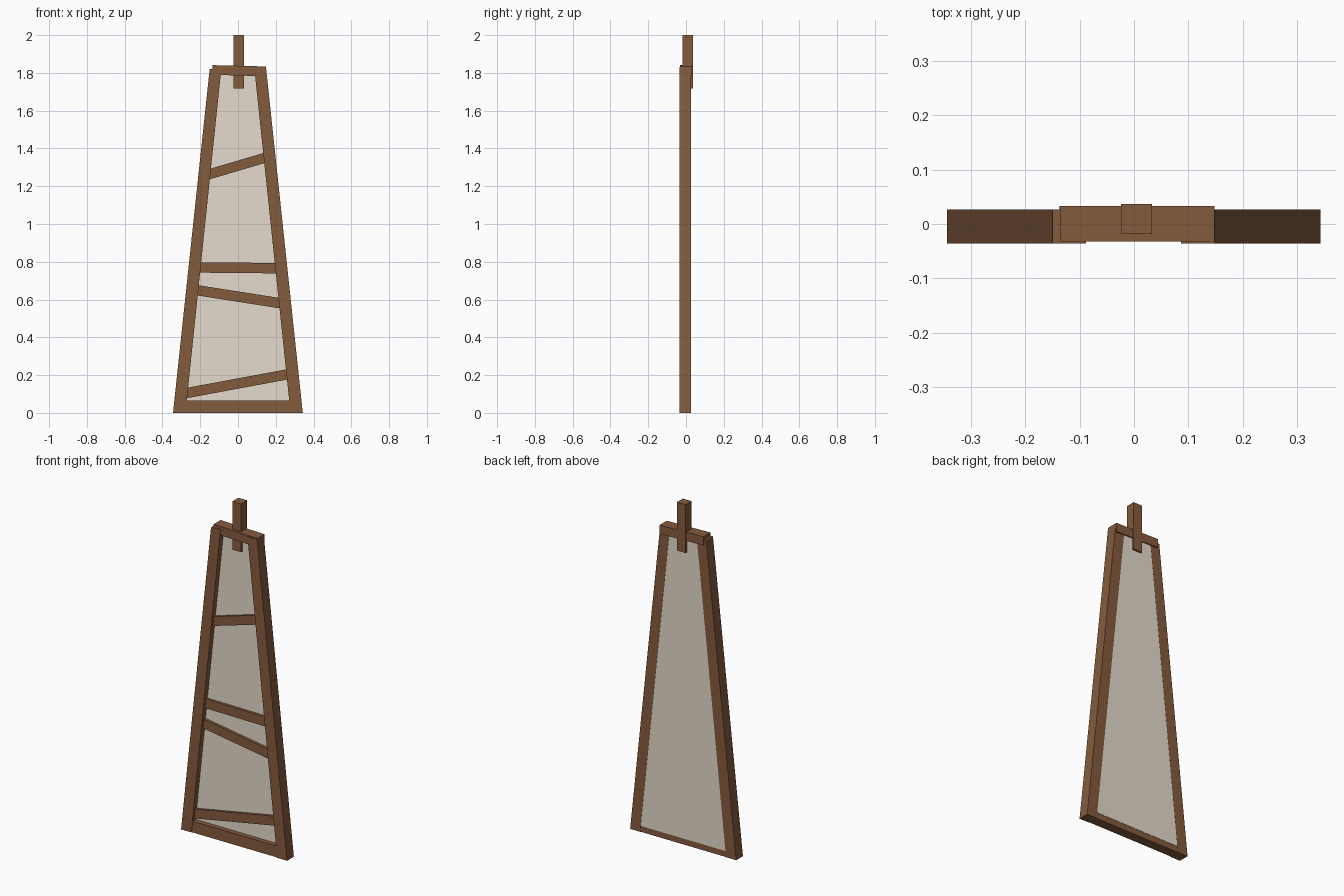
import bpy
import bmesh

if "Cube" in bpy.data.objects:
    bpy.data.objects.remove(bpy.data.objects["Cube"])


def flat_material(name, color):
    mat = bpy.data.materials.new(name)
    mat.diffuse_color = (*color, 1.0)
    mat.use_nodes = True
    mat.node_tree.nodes["Principled BSDF"].inputs["Base Color"].default_value = mat.diffuse_color
    return mat


wood = flat_material("brown wood", (0.23, 0.104, 0.047))
cloth = flat_material("pale canvas", (0.78, 0.71, 0.61))


def slab(name, outline, y0, y1, mat):
    """Extrude an (x, z) outline from y0 to y1."""
    bm = bmesh.new()
    face = bm.faces.new([bm.verts.new((x, y0, z)) for x, z in outline])
    ext = bmesh.ops.extrude_face_region(bm, geom=[face])
    moved = [g for g in ext["geom"] if isinstance(g, bmesh.types.BMVert)]
    bmesh.ops.translate(bm, verts=moved, vec=(0, y1 - y0, 0))
    bmesh.ops.recalc_face_normals(bm, faces=bm.faces[:])
    mesh = bpy.data.meshes.new(name)
    bm.to_mesh(mesh)
    bm.free()
    mesh.materials.append(mat)
    obj = bpy.data.objects.new(name, mesh)
    bpy.context.collection.objects.link(obj)
    return obj


def leg_inner(z):
    """Half width between the leaning legs at height z."""
    return 0.278 - 0.1035 * z


# Leaning side legs
slab("left_leg", [(-0.344, 0), (-0.278, 0), (-0.088, 1.825), (-0.15, 1.82)],
     -0.0355, 0.027, wood)
slab("right_leg", [(0.278, 0), (0.343, 0), (0.148, 1.832), (0.086, 1.828)],
     -0.0355, 0.027, wood)

# Bottom and top rails
slab("bottom_rail", [(-0.335, 0), (0.333, 0), (0.326, 0.066), (-0.328, 0.066)],
     -0.032, 0.025, wood)
slab("top_rail", [(-0.137, 1.79), (0.148, 1.782), (0.148, 1.834), (-0.136, 1.841)],
     -0.032, 0.033, wood)

# Crossbars: centre height at the left and right legs
for i, (zl, zr) in enumerate([(0.104, 0.205), (0.650, 0.580), (0.770, 0.766), (1.262, 1.352)]):
    xl, xr = -leg_inner(zl) - 0.01, leg_inner(zr) + 0.01
    h = 0.0275
    slab(f"crossbar_{i + 1}", [(xl, zl - h), (xr, zr - h), (xr, zr + h), (xl, zl + h)],
         -0.019, 0.022, wood)

# Canvas backing, lapping over the bottom rail at the back
w0, w1 = leg_inner(0.035), leg_inner(1.80)
slab("backing_panel", [(-w0, 0.035), (w0, 0.035), (w1, 1.80), (-w1, 1.80)],
     -0.004, 0.0265, cloth)

# Post rising from the top rail
slab("top_post", [(-0.024, 1.717), (0.033, 1.717), (0.033, 2.0), (-0.024, 2.0)],
     -0.018, 0.037, wood)
